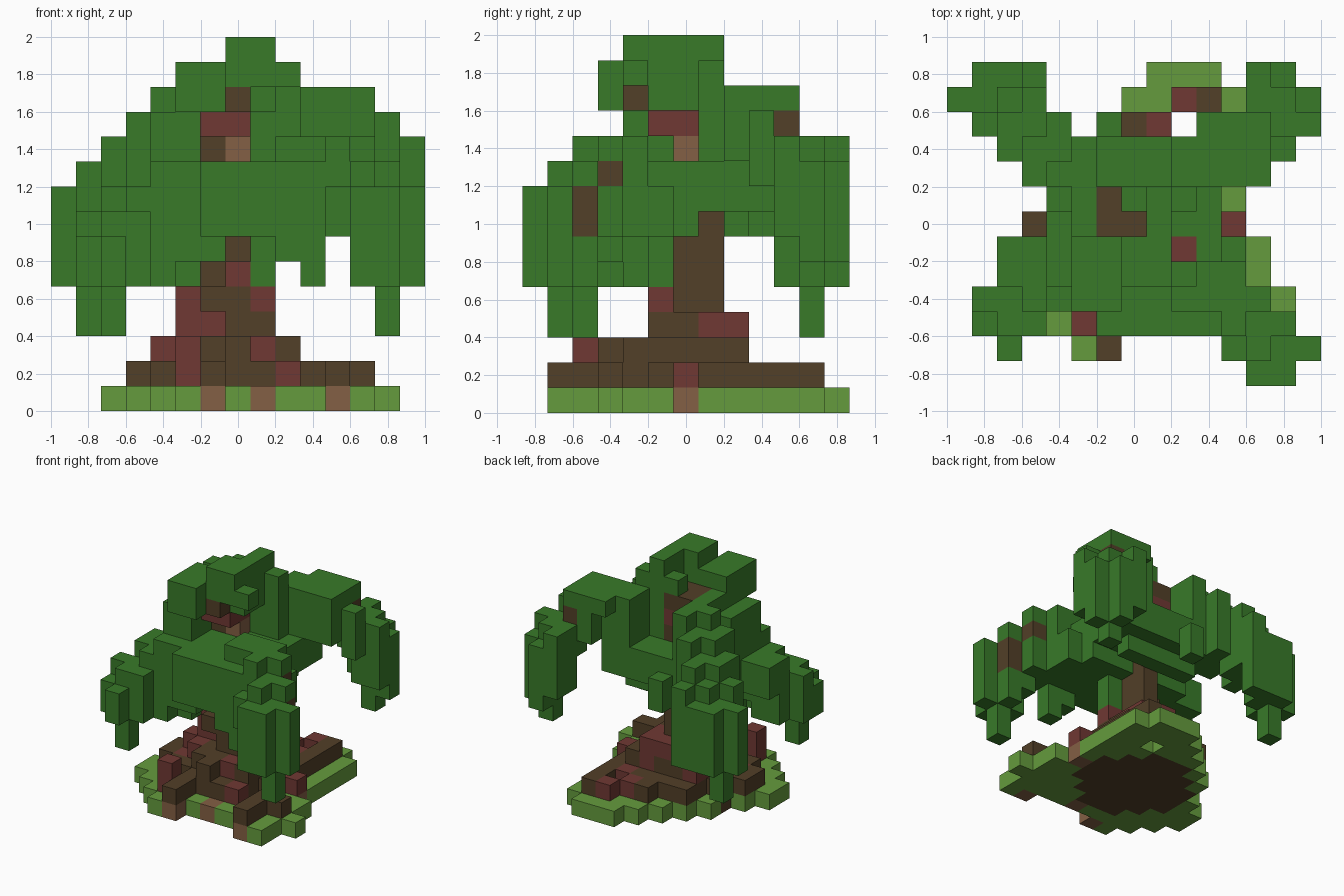
import bpy
import bmesh
import random
from mathutils import Vector

default_cube = bpy.data.objects.get("Cube")
if default_cube:
    bpy.data.objects.remove(default_cube)

UNIT = 2 / 15
random.seed(4)
materials = []


def make_material(name, *colour):
    """Add a flat material and return its slot number."""
    mat = bpy.data.materials.new(name)
    mat.use_nodes = True
    mat.diffuse_color = (*colour, 1)
    mat.node_tree.nodes["Principled BSDF"].inputs["Base Color"].default_value = (*colour, 1)
    materials.append(mat)
    return len(materials) - 1


LEAF = make_material("leaf green", .04, .195, .022)
GRASS = make_material("grass green", .13, .33, .047)
BARK = make_material("dark bark", .084, .05, .021)
RED = make_material("red bark", .16, .04, .033)
TAN = make_material("pale root", .23, .115, .058)

cells = {}   # grid cell -> (part name, colour)


def span(value):
    """Turn a single index or a (first, last) pair into a range."""
    first, last = value if isinstance(value, tuple) else (value, value)
    return range(first, last + 1)


def block(part, colour, i, j, k):
    """Fill a block of grid cells; cells already filled stay as they are."""
    for x in span(i):
        for y in span(j):
            for z in span(k):
                cells.setdefault((x, y, z), (part, colour))


def add_ground():
    """Lay a ragged patch of grass around a soil core, with pale root ends."""
    for x, y in [(-1, -5), (1, -4), (4, 0), (4, -5)]:
        block("ground", TAN, x, y, 0)
    row_ends = [(-2, -1), (-3, 5), (-4, 6), (-5, 5), (-5, 5), (-4, 4),
                (-3, 4), (-3, 4), (-2, 4), (-1, 4), (0, 4), (1, 3)]
    for y, row in enumerate(row_ends, start=-5):
        for x in span(row):
            if (x, y) != (2, 4):
                soil = x * x + y * y < 13
                block("ground", BARK if soil else GRASS, x, y, 0)
    block("ground", GRASS, 5, -5, 0)


def add_roots():
    """Pile up a ragged mound of roots with a ring behind and spurs around it."""
    block("roots", RED, 1, 4, 1)
    block("roots", RED, 2, 5, 1)
    block("roots", RED, 4, 0, 1)
    block("roots", RED, 2, -3, 1)
    block("roots", RED, -2, -4, (1, 2))
    block("roots", BARK, 3, (3, 5), 1)
    block("roots", BARK, -1, (-5, -4), 1)
    block("roots", BARK, 4, (-5, -3), 1)
    block("roots", BARK, 5, -3, 1)
    block("roots", BARK, -4, -1, 1)
    for z in (1, 2):
        radius = 5 - z
        for x in span((-radius, radius)):
            for y in span((-radius, radius)):
                reach = x * x + y * y
                inside = reach < radius * radius - radius
                if inside or reach <= radius * radius and random.random() < .6:
                    red = random.random() < .1 if z == 1 else x in (-3, -2, 1, 3)
                    block("roots", RED if red else BARK, x, y, z)


def add_trunk():
    """Raise the leaning stem from its buttressed foot to its exposed, split top."""
    block("trunk", BARK, (0, 1), (-1, 0), 3)
    block("trunk", RED, (-2, -1), 0, 3)
    block("trunk", RED, (-1, 1), (1, 2), 3)
    block("trunk", RED, 1, -1, 4)
    block("trunk", RED, -2, 0, 4)
    block("trunk", BARK, (-1, 0), (-1, 1), 4)
    block("trunk", RED, 0, -1, 5)
    block("trunk", BARK, -1, 0, 5)
    block("trunk", BARK, 0, (0, 1), (5, 7))
    block("trunk", TAN, 0, 0, 10)
    block("trunk", RED, (-1, 0), (-1, 1), 11)
    block("trunk", BARK, 0, -2, 12)
    block("trunk", BARK, (-1, 0), (0, 1), (8, 12))


def add_branch_patches():
    """Let a few bare branches show among the leaves."""
    block("branch_patches", BARK, 5, 4, 11)
    block("branch_patches", BARK, 5, -3, 9)
    block("branch_patches", BARK, 6, -4, (7, 8))
    block("branch_patches", RED, 2, -1, 9)


def add_crown():
    """Arch the top leaves over the open front of the trunk."""
    leaves = [
        ((0, 1), (-2, -1), (13, 14)), (1, (-1, 1), (12, 14)),
        ((0, 2), 1, (12, 13)), ((1, 2), 1, (10, 11)),
        ((-2, -1), (-3, -1), (12, 13)), (-2, (-2, 1), (10, 12)),
        (-3, (-2, 0), (10, 11)), (2, -2, 13), (0, -1, 12),
    ]
    for spans in leaves:
        block("crown", LEAF, *spans)


def add_middle_leaves():
    """Fill the flat centre of the canopy and its short hanging tufts."""
    leaves = [
        ((-3, 3), (-3, 3), (8, 9)), ((-3, 3), (-3, 0), 7),
        ((-2, 2), 2, 7), ((3, 5), 4, 12),
        ((-5, 4), -1, (7, 8)), ((-1, 3), -4, (7, 9)),
        (-1, 4, (7, 8)), (-1, -3, 6), (2, -4, 6), (4, -5, (7, 8)),
        (1, -1, (5, 6)), (-2, -2, (5, 6)), (3, -4, (5, 6)),
    ]
    for spans in leaves:
        block("middle_leaves", LEAF, *spans)


def add_bough(part, side, depth, inner, reach, limit, peak, slope, bend, thick, tip, low):
    """Grow a bough along one diagonal; it droops past the bend and ends in a hanging tip."""
    for b in range(2, 7):
        start = 2 if b < 4 else inner + (b > 4)
        for a in span((start, min(b + reach, limit - b))):
            top = round(peak - slope * max(0, a + b - bend))
            bottom = max(5, top - thick - (a + b > 9))
            block(part, LEAF, side * a, depth * b, (bottom, top))
    block(part, LEAF, side * tip[0], depth * tip[1], (low, 7))


add_ground()
add_roots()
add_trunk()
add_branch_patches()
add_crown()
add_middle_leaves()
add_bough("back_left_bough", 1, 1, inner=4, reach=3, limit=12,
          peak=12, slope=.75, bend=8, thick=2, tip=(6, 5), low=5)
add_bough("back_right_bough", -1, 1, inner=3, reach=2, limit=12,
          peak=12, slope=.6, bend=5, thick=3, tip=(6, 5), low=3)
add_bough("front_left_bough", 1, -1, inner=4, reach=2, limit=12,
          peak=10, slope=.6, bend=8, thick=3, tip=(6, 5), low=3)
add_bough("front_right_bough", -1, -1, inner=4, reach=3, limit=10,
          peak=9, slope=.6, bend=5, thick=3, tip=(5, 4), low=3)


def build_part(part):
    """Turn the exposed sides of a part's cells into square faces."""
    bm = bmesh.new()
    corners = {}

    def vertex(point):
        key = tuple(round(2 * c) for c in point)
        if key not in corners:
            corners[key] = bm.verts.new(point * UNIT)
        return corners[key]

    for position, (owner, colour) in cells.items():
        if owner != part:
            continue
        centre = Vector(position) + Vector((0, 0, .5))
        for axis in range(3):
            for sign in (-1, 1):
                n = Vector()
                n[axis] = sign
                if tuple(int(c) for c in Vector(position) + n) in cells:
                    continue
                u = Vector((n.y, n.z, n.x))
                v = n.cross(u)
                loop = [vertex(centre + (n + s) / 2) for s in (-u - v, u - v, u + v, v - u)]
                bm.faces.new(loop).material_index = colour
    mesh = bpy.data.meshes.new(part)
    bm.to_mesh(mesh)
    bm.free()
    for mat in materials:
        mesh.materials.append(mat)
    bpy.context.collection.objects.link(bpy.data.objects.new(part, mesh))


for part in dict.fromkeys(owner for owner, colour in cells.values()):
    build_part(part)
